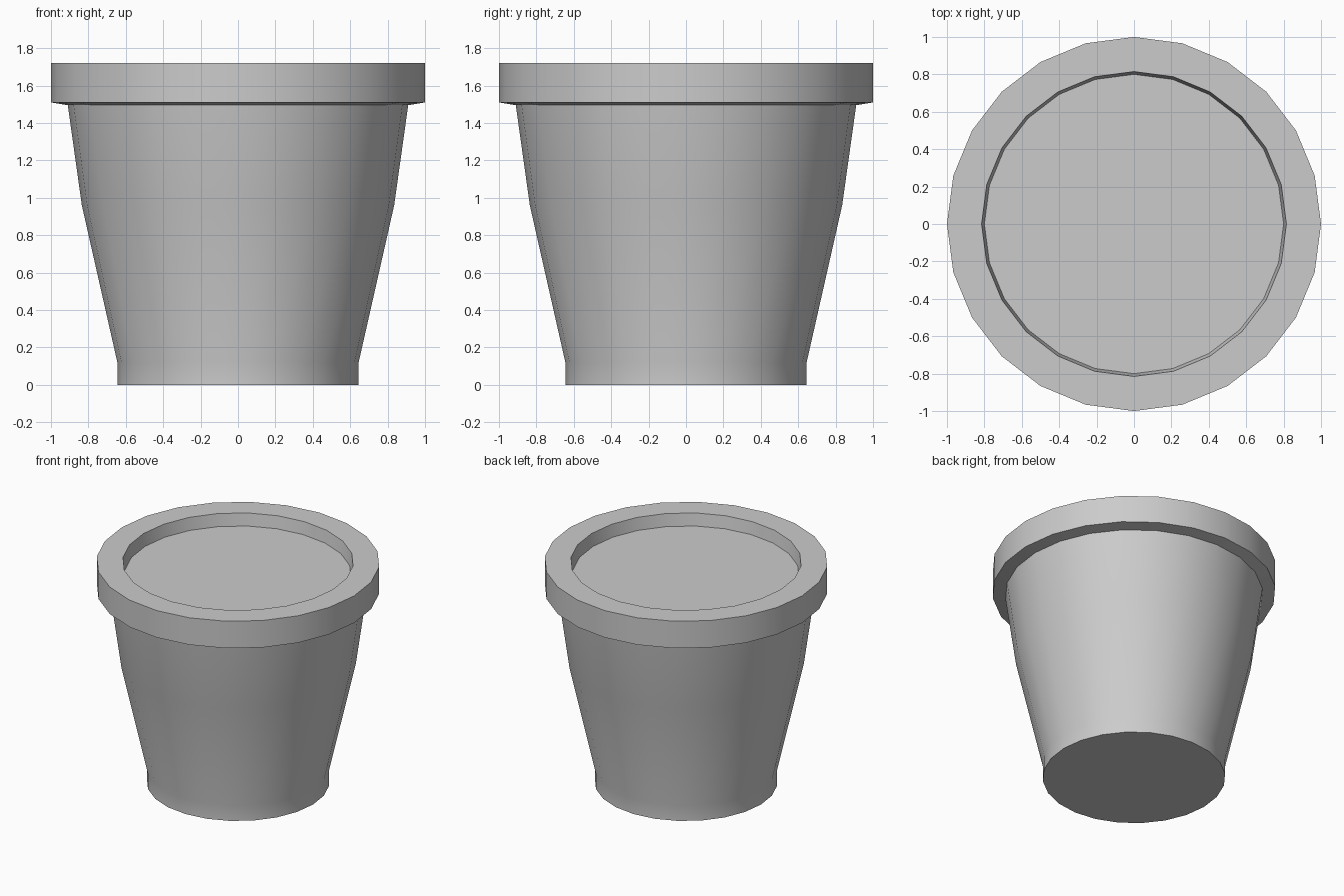
import bpy, bmesh, math

if "Cube" in bpy.data.objects:
    bpy.data.objects.remove(bpy.data.objects["Cube"])

SIDES = 24


def lathe(name, profile):
    """Revolve (radius, z) points around z; end rings are capped if flagged by radius 0."""
    bm = bmesh.new()
    rings = []
    for r, z in profile:
        if r == 0:
            rings.append([bm.verts.new((0, 0, z))])
        else:
            rings.append([bm.verts.new((r * math.cos(2 * math.pi * i / SIDES),
                                        r * math.sin(2 * math.pi * i / SIDES), z))
                          for i in range(SIDES)])
    for a, b in zip(rings, rings[1:]):
        for i in range(SIDES):
            j = (i + 1) % SIDES
            if len(a) == 1:
                bm.faces.new((a[0], b[j], b[i]))
            elif len(b) == 1:
                bm.faces.new((a[i], a[j], b[0]))
            else:
                bm.faces.new((a[i], a[j], b[j], b[i]))
    mesh = bpy.data.meshes.new(name)
    bm.to_mesh(mesh)
    bm.free()
    obj = bpy.data.objects.new(name, mesh)
    bpy.context.collection.objects.link(obj)
    bpy.ops.object.select_all(action='DESELECT')
    obj.select_set(True)
    bpy.context.view_layer.objects.active = obj
    bpy.ops.object.shade_smooth_by_angle(angle=math.radians(30))
    return obj


# Tapered pot with overhanging rim, outside then over the lip
lathe("pot", [(0, 0), (0.645, 0), (0.645, 0.12), (0.835, 0.96), (0.91, 1.495),
              (1.0, 1.51), (1.0, 1.72), (0.815, 1.72), (0.80, 1.625)])

# Soil surface closing the pot just below the rim
lathe("soil", [(0.80, 1.625), (0, 1.625)])
